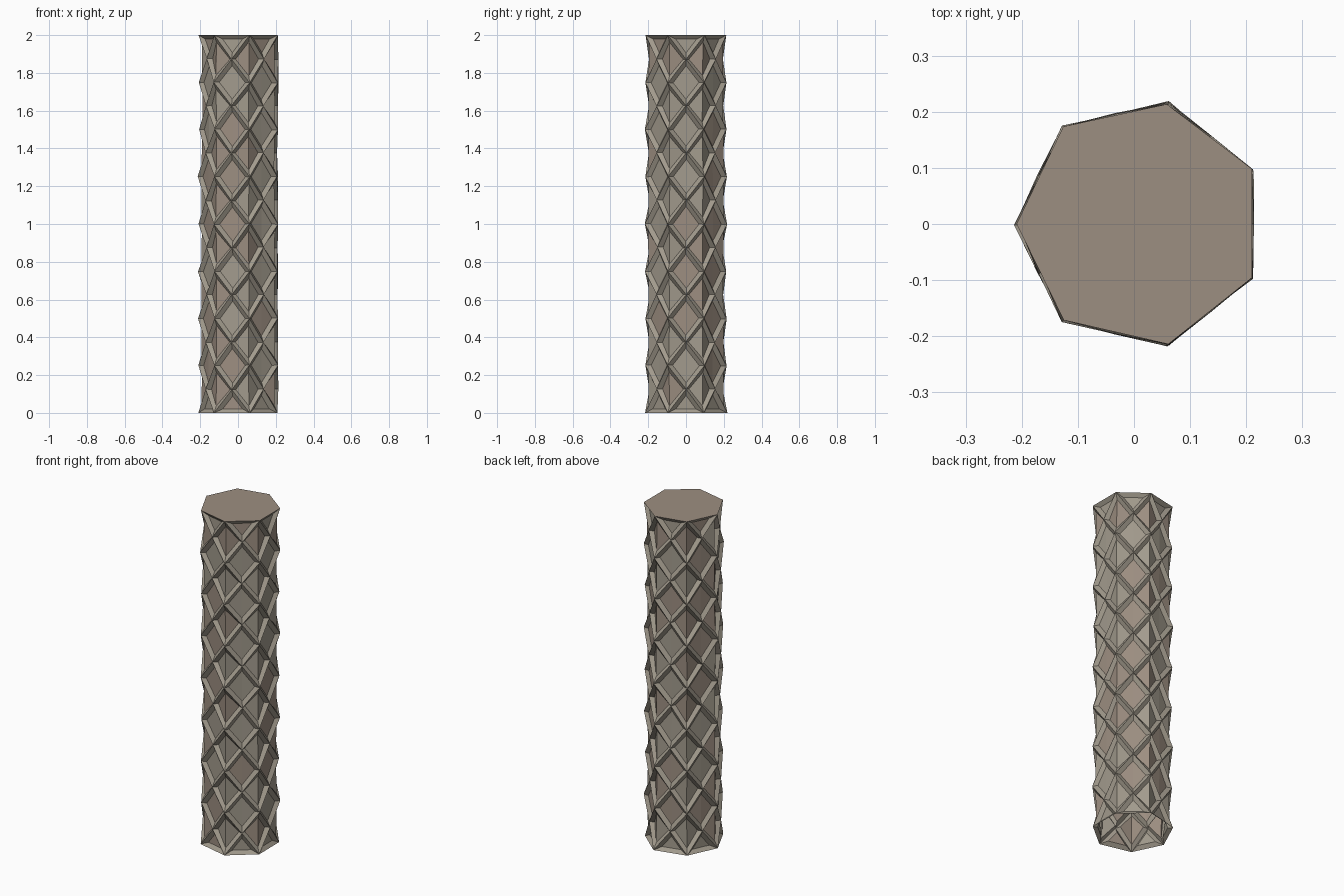
import bpy, bmesh, math, random

if "Cube" in bpy.data.objects:
    bpy.data.objects.remove(bpy.data.objects["Cube"])

random.seed(4)
SIDES, ROWS = 7, 8
RADIUS, HEIGHT, CENTRE_X = 0.221, 2.0, 0.011
STEP = HEIGHT / ROWS


def material(name, rgb):
    m = bpy.data.materials.new(name)
    m.diffuse_color = (*rgb, 1)
    m.use_nodes = True
    m.node_tree.nodes["Principled BSDF"].inputs["Base Color"].default_value = m.diffuse_color
    return m


def jitter(amount=0.003):
    return random.uniform(-amount, amount)


bm = bmesh.new()


def point(side, z, radius, loose_z):
    a = math.pi + math.tau * side / SIDES
    r = radius + jitter()
    return bm.verts.new((CENTRE_X + r * math.cos(a) + jitter(0.002),
                         r * math.sin(a) + jitter(0.002),
                         z + (jitter() if loose_z else 0)))


# seven-sided rings, plus a crossing node in the middle of every side panel
rings = [[point(i, k * STEP, RADIUS, 0 < k < ROWS) for i in range(SIDES)]
         for k in range(ROWS + 1)]
nodes = [[point(i + 0.5, (k + 0.5) * STEP, RADIUS * math.cos(math.pi / SIDES), True)
          for i in range(SIDES)] for k in range(ROWS)]

# diamond scales between the diagonal ridges, half scales at both ends
scales = []
for i in range(SIDES):
    j = (i + 1) % SIDES
    for k in range(ROWS):
        scales.append(bm.faces.new((rings[k][i], nodes[k][i],
                                    rings[k + 1][i], nodes[k][i - 1])))
    for k in range(1, ROWS):
        scales.append(bm.faces.new((rings[k][i], nodes[k - 1][i],
                                    rings[k][j], nodes[k][i])))
    scales.append(bm.faces.new((rings[0][i], rings[0][j], nodes[0][i])))
    scales.append(bm.faces.new((rings[ROWS][i], nodes[ROWS - 1][i], rings[ROWS][j])))

# flat top, open underside
cap = bm.faces.new(rings[ROWS])

# sink each scale so the diagonals stand out as ridges
bm.normal_update()
rims = bmesh.ops.inset_individual(bm, faces=scales, thickness=0.021,
                                  depth=-0.018, use_even_offset=True)["faces"]
for f in rims:
    f.material_index = 0
for f in scales:
    f.material_index = random.randint(0, 1)
cap.material_index = 1

# fold the scales along their upright diagonal
for f in scales:
    if len(f.verts) == 4:
        vs = sorted(f.verts, key=lambda v: v.co.z)
        bmesh.utils.face_split(f, vs[0], vs[-1])

mesh = bpy.data.meshes.new("scaly_column")
bm.to_mesh(mesh)
bm.free()
mesh.materials.append(material("grey beige", (0.36, 0.325, 0.265)))
mesh.materials.append(material("warm taupe", (0.335, 0.272, 0.22)))
column = bpy.data.objects.new("scaly_column", mesh)
bpy.context.collection.objects.link(column)
